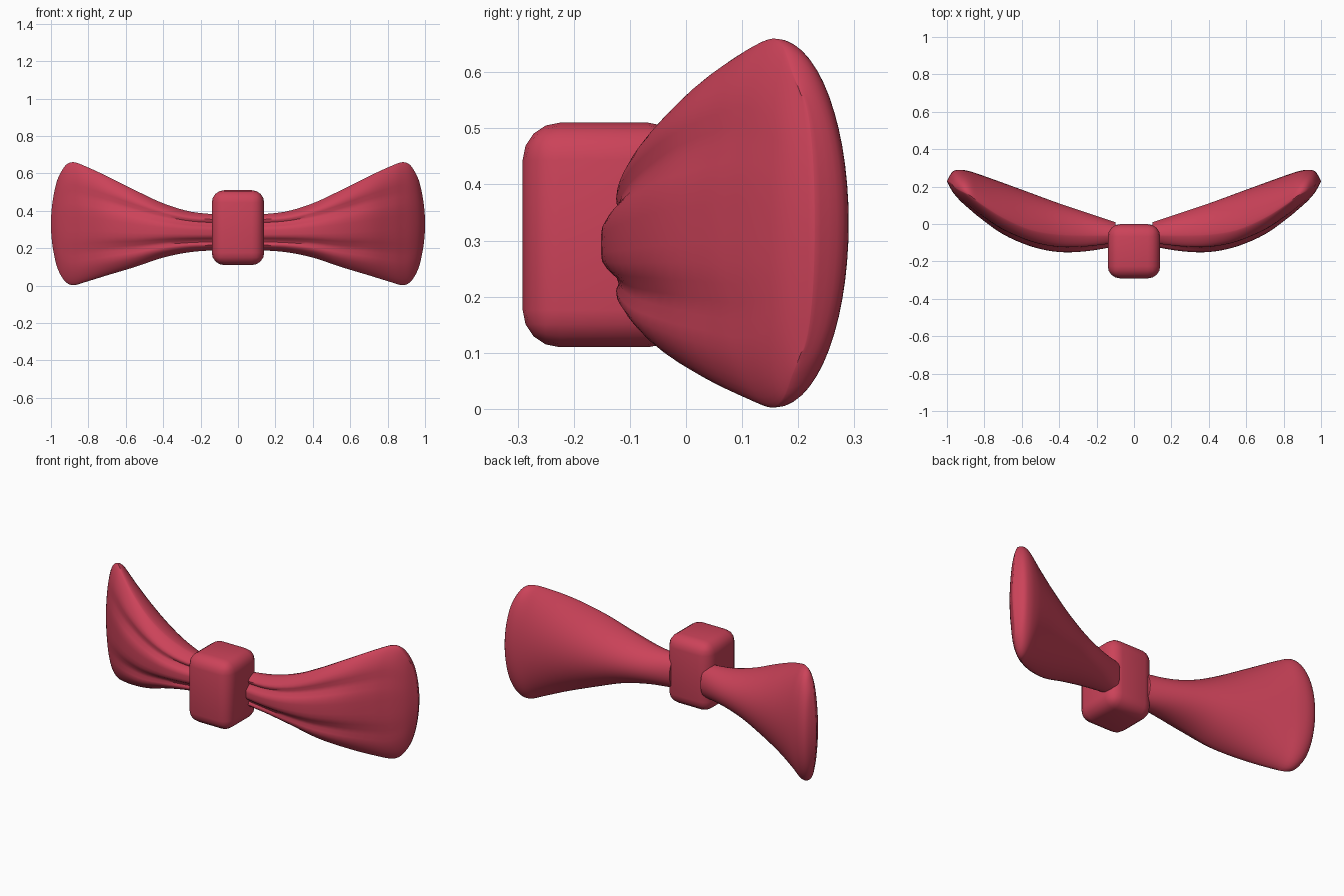
import bpy, bmesh, math

if "Cube" in bpy.data.objects:
    bpy.data.objects.remove(bpy.data.objects["Cube"])

red = bpy.data.materials.new("bow_red")
red.diffuse_color = (0.60, 0.055, 0.10, 1)
red.use_nodes = True
red.node_tree.nodes["Principled BSDF"].inputs["Base Color"].default_value = red.diffuse_color

# Wing stations: x at mid height, x pulled in at the rim, top z, bottom z, front y, rim y, back y
STATIONS = [
    (0.10, 0.000, 0.38, 0.19, -0.120, -0.060, 0.010),
    (0.25, 0.000, 0.395, 0.18, -0.145, -0.060, 0.060),
    (0.40, 0.000, 0.44, 0.15, -0.150, -0.055, 0.110),
    (0.55, 0.000, 0.51, 0.10, -0.120, -0.030, 0.165),
    (0.70, 0.000, 0.585, 0.055, -0.055, 0.035, 0.220),
    (0.82, 0.000, 0.64, 0.018, 0.030, 0.110, 0.263),
    (0.88, 0.000, 0.66, 0.002, 0.080, 0.155, 0.282),
    (0.93, 0.010, 0.645, 0.018, 0.125, 0.175, 0.290),
    (0.97, 0.020, 0.60, 0.06, 0.172, 0.190, 0.280),
    (1.00, 0.032, 0.56, 0.10, 0.228, 0.205, 0.230),
]
STEPS, RING = 4, 56


def smooth_rows(rows):
    """Catmull-Rom interpolation between stations."""
    out = []
    for i in range(len(rows) - 1):
        p0, p1 = rows[max(i - 1, 0)], rows[i]
        p2, p3 = rows[i + 1], rows[min(i + 2, len(rows) - 1)]
        for k in range(STEPS):
            t = k / STEPS
            out.append([0.5 * (2 * b + (c - a) * t + (2 * a - 5 * b + 4 * c - d) * t * t
                               + (3 * b - a - 3 * c + d) * t ** 3)
                        for a, b, c, d in zip(p0, p1, p2, p3)])
    out.append(list(rows[-1]))
    return out


def finish(name, bm):
    bmesh.ops.recalc_face_normals(bm, faces=bm.faces)
    mesh = bpy.data.meshes.new(name)
    bm.to_mesh(mesh)
    bm.free()
    mesh.materials.append(red)
    obj = bpy.data.objects.new(name, mesh)
    bpy.context.collection.objects.link(obj)
    bpy.ops.object.select_all(action='DESELECT')
    bpy.context.view_layer.objects.active = obj
    obj.select_set(True)
    return obj


def wing(name, side):
    bm = bmesh.new()
    rings = []
    for x, pull, top, bottom, front, rim, back in smooth_rows(STATIONS):
        ring = []
        for j in range(RING):
            a = 2 * math.pi * j / RING
            t = math.cos(a)
            z = (top + bottom) / 2 + t * (top - bottom) / 2
            if a <= math.pi:  # plain rounded back
                y = rim + (back - rim) * math.sin(a)
            else:             # pleated front with two grooves
                y = rim + (front - rim) * max(0, 1 - abs(t) ** 3) ** 0.75
                groove = math.exp(-((abs(t) - 0.48) / 0.15) ** 2)
                y += 0.024 * groove * min(1, max(0, (0.98 - x) / 0.35))
            ring.append(bm.verts.new((side * (x - pull * t * t), y, z)))
        rings.append(ring)
    for r, s in zip(rings, rings[1:]):
        for j in range(RING):
            k = (j + 1) % RING
            bm.faces.new((r[j], r[k], s[k], s[j]))
    bm.faces.new(rings[0])
    # close the outer end along its rim seam
    last = rings[-1]
    for j in range(1, RING // 2 - 1):
        bm.faces.new((last[j], last[j + 1], last[RING - j - 1], last[RING - j]))
    bm.faces.new((last[0], last[1], last[-1]))
    h = RING // 2
    bm.faces.new((last[h - 1], last[h], last[h + 1]))
    bmesh.ops.remove_doubles(bm, verts=bm.verts, dist=0.0005)
    finish(name, bm)
    bpy.ops.object.shade_smooth_by_angle(angle=math.radians(40))


wing("right_wing", 1)
wing("left_wing", -1)

# Centre knot: rounded box
bm = bmesh.new()
bmesh.ops.create_cube(bm, size=1)
for v in bm.verts:
    v.co = (v.co.x * 0.28, v.co.y * 0.29 - 0.146, v.co.z * 0.40 + 0.31)
bmesh.ops.bevel(bm, geom=bm.edges[:], offset=0.066, segments=4, profile=0.5,
                affect='EDGES')
finish("knot", bm)
bpy.ops.object.shade_smooth_by_angle(angle=math.radians(40))
